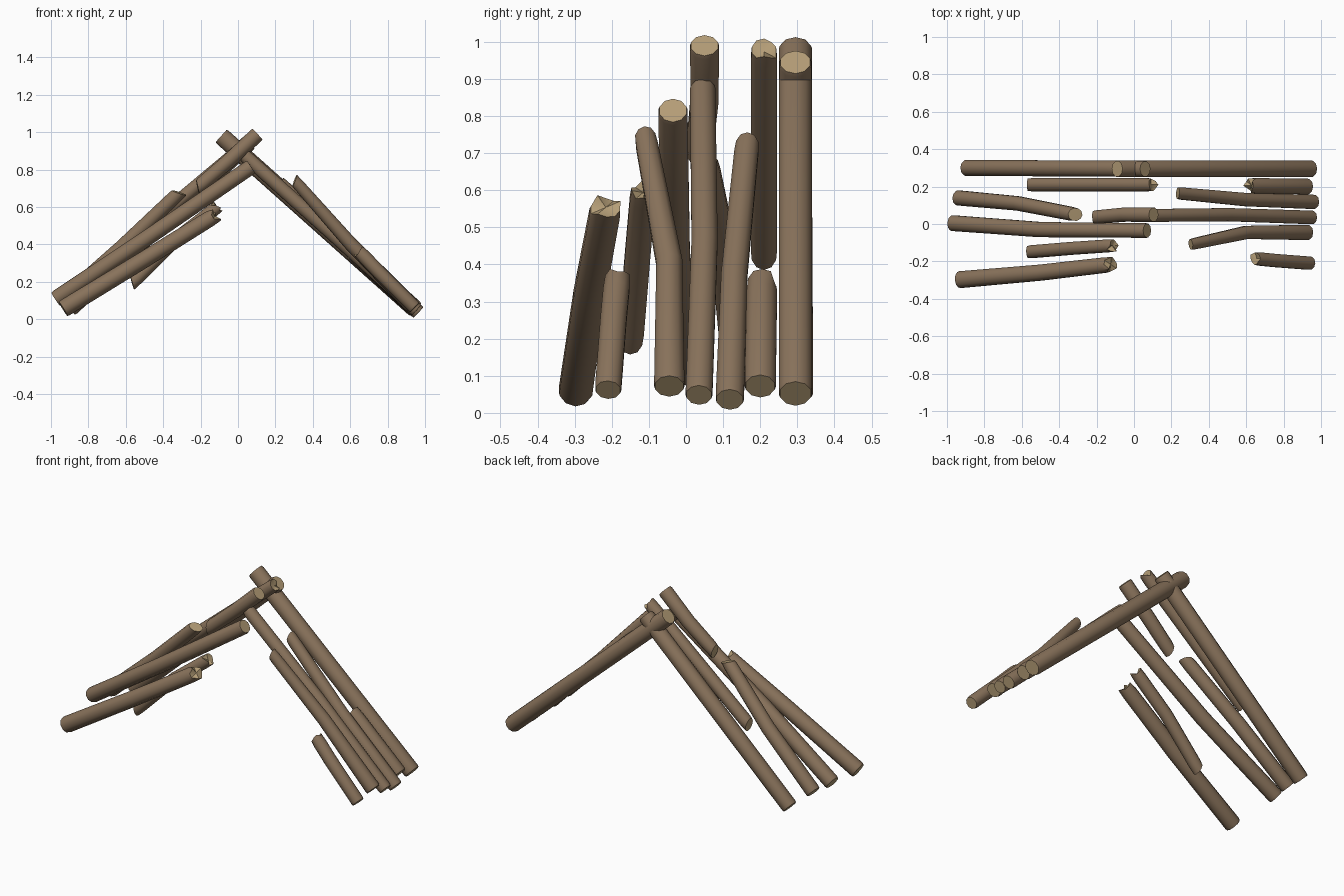
import bpy, bmesh, math, random
from mathutils import Vector

if "Cube" in bpy.data.objects:
    bpy.data.objects.remove(bpy.data.objects["Cube"])

random.seed(4)
SIDES = 10


def material(name, rgb):
    m = bpy.data.materials.new(name)
    m.diffuse_color = (*rgb, 1)
    m.use_nodes = True
    m.node_tree.nodes["Principled BSDF"].inputs["Base Color"].default_value = m.diffuse_color
    return m


bark = material("bark", (0.25, 0.17, 0.105))
wood = material("cut wood", (0.46, 0.34, 0.185))


def log(name, path, r0, r1, start="cut", end="cut"):
    """Tube along a path; each end is a clean cut, a slanted wedge or a jagged break."""
    pts = [Vector(p) for p in path]
    # short rim sections next to both ends
    a = pts[0] + (pts[1] - pts[0]).normalized() * 0.012
    b = pts[-1] + (pts[-2] - pts[-1]).normalized() * 0.012
    line = [pts[0], a] + pts[1:-1] + [b, pts[-1]]
    n = len(line)
    total = (pts[-1] - pts[0]).length
    bm = bmesh.new()
    rings = []
    for i, p in enumerate(line):
        d = (line[min(i + 1, n - 1)] - line[max(i - 1, 0)]).normalized()
        u = Vector((0, 1, 0)) - d * d.y
        u.normalize()
        v = d.cross(u)
        t = (p - pts[0]).length / total
        r = r0 + (r1 - r0) * t
        if i in (0, n - 1):
            r *= 0.93
        style = start if i == 0 else end if i == n - 1 else "cut"
        inward = d if i == 0 else -d
        ring = []
        for k in range(SIDES):
            w = 2 * math.pi * (k + 0.5) / SIDES
            q = p + (u * math.cos(w) + v * math.sin(w)) * r
            if style == "wedge":
                q += inward * r * 0.55 * (math.sin(w) + 0.3)
            elif style == "jagged":
                q += inward * r * random.choice((-0.3, -0.1, 0.1, 0.7))
            ring.append(bm.verts.new(q))
        # the neighbouring rim ring must stay behind a broken end
        rings.append((ring, p, inward, r, style))
    for i, j in ((1, 0), (n - 2, n - 1)):
        if rings[j][4] != "cut":
            for vert in rings[i][0]:
                vert.co += rings[j][2] * rings[j][3] * 0.8
    for i in range(n - 1):
        lo, hi = rings[i][0], rings[i + 1][0]
        for k in range(SIDES):
            m = (k + 1) % SIDES
            bm.faces.new((lo[k], lo[m], hi[m], hi[k]))
    # end caps in light wood
    for ring, p, inward, r, style in (rings[0], rings[-1]):
        depth = {"cut": 0, "wedge": 0.15, "jagged": 0.3}[style]
        c = bm.verts.new(p + inward * r * depth)
        for k in range(SIDES):
            f = bm.faces.new((ring[k], ring[(k + 1) % SIDES], c))
            f.material_index = 1
    bmesh.ops.recalc_face_normals(bm, faces=bm.faces)
    me = bpy.data.meshes.new(name)
    bm.to_mesh(me)
    bm.free()
    me.materials.append(bark)
    me.materials.append(wood)
    ob = bpy.data.objects.new(name, me)
    bpy.context.collection.objects.link(ob)
    bpy.context.view_layer.objects.active = ob
    ob.select_set(True)
    bpy.ops.object.shade_smooth_by_angle(angle=math.radians(40))
    ob.select_set(False)


# logs leaning from the right
log("right_log_back", [(.95, .295, .052), (-.09, .295, .98)], .047, .047)
log("right_stub_back", [(.93, .2, .072), (.62, .205, .35)], .044, .043, end="jagged")
log("right_log_thin", [(.965, .118, .036), (.6, .13, .37), (.23, .165, .725)], .04, .034, end="wedge")
log("right_log_middle", [(.955, .035, .048), (.5, .05, .46), (.035, .045, .875)], .038, .036)
log("right_log_bent", [(.93, -.045, .072), (.6, -.045, .405), (.3, -.11, .745)], .043, .031, end="wedge")
log("right_stub_front", [(.945, -.21, .062), (.75, -.195, .255), (.65, -.185, .36)], .037, .037, end="jagged")

# logs leaning from the left
log("left_log_back", [(-.9, .3, .055), (.06, .295, .945)], .045, .045)
log("left_broken_back", [(-.57, .21, .42), (.1, .21, .98)], .037, .037, "wedge", "jagged")
log("left_log_tilted", [(-.945, .14, .095), (-.62, .11, .385), (-.31, .05, .68)], .042, .038, end="wedge")
log("left_broken_top", [(-.22, .035, .70), (-.05, .05, .845), (.105, .05, .99)], .038, .041, "wedge")
log("left_log_middle", [(-.975, .005, .107), (-.5, -.03, .425), (.07, -.035, .815)], .044, .041)
log("left_broken_front", [(-.57, -.15, .19), (-.33, -.13, .43), (-.11, -.115, .6)], .036, .036, "wedge", "jagged")
log("left_log_front", [(-.935, -.298, .055), (-.5, -.26, .32), (-.115, -.215, .56)], .047, .043, end="jagged")
